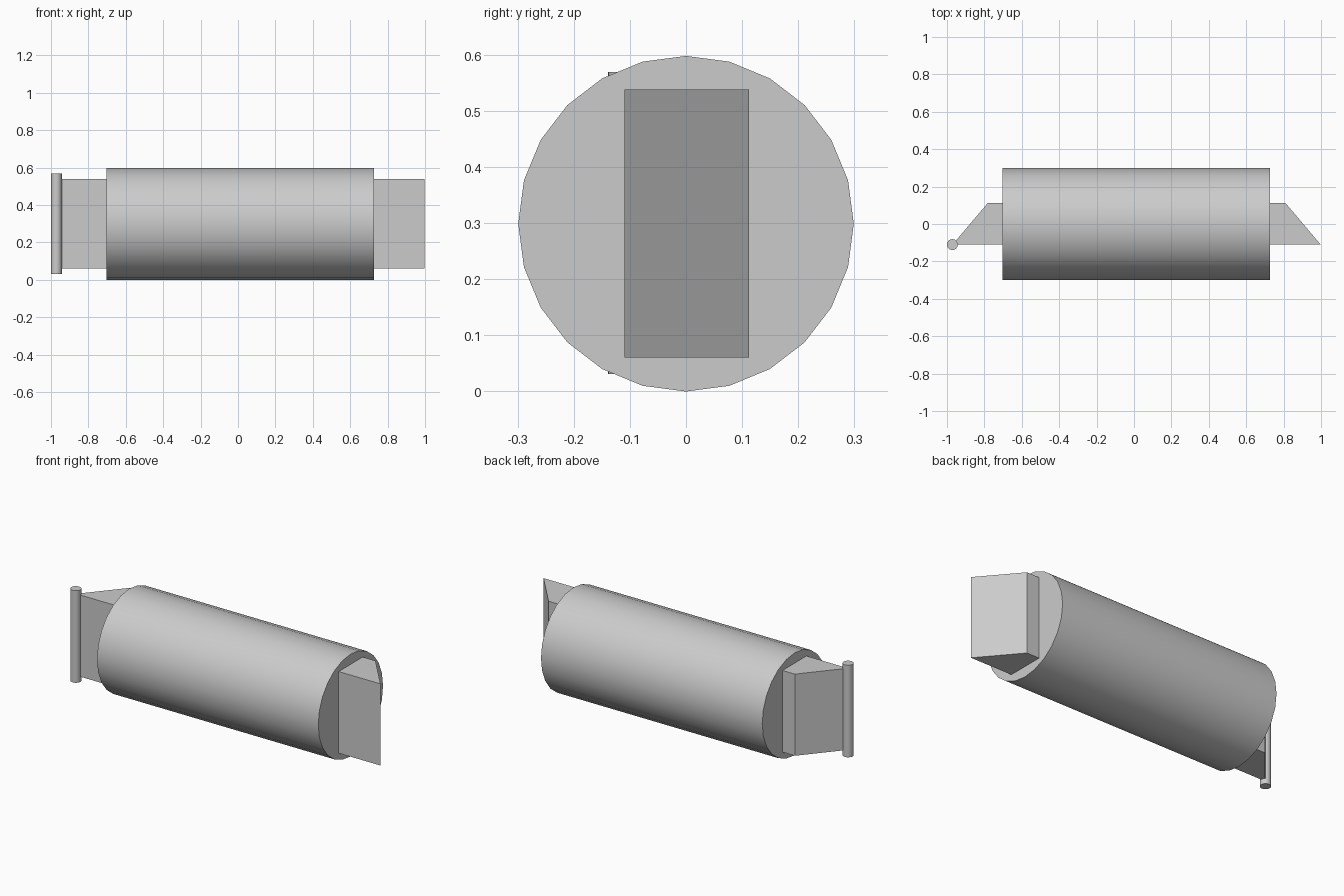
import bpy
import bmesh
import math
from mathutils import Matrix, Vector

default = bpy.data.objects.get("Cube")
if default:
    bpy.data.objects.remove(default, do_unlink=True)

# Single grey finish
grey = bpy.data.materials.new("plain_grey")
grey.use_nodes = True
colour = (0.6, 0.6, 0.6, 1)
grey.diffuse_color = colour
grey.node_tree.nodes["Principled BSDF"].inputs["Base Color"].default_value = colour


def add_object(name, bm, smooth=False):
    bmesh.ops.recalc_face_normals(bm, faces=bm.faces[:])
    mesh = bpy.data.meshes.new(name)
    bm.to_mesh(mesh)
    bm.free()
    mesh.materials.append(grey)
    obj = bpy.data.objects.new(name, mesh)
    bpy.context.collection.objects.link(obj)
    if smooth:
        bpy.ops.object.select_all(action="DESELECT")
        obj.select_set(True)
        bpy.context.view_layer.objects.active = obj
        bpy.ops.object.shade_smooth_by_angle(angle=math.radians(40))
    return obj


def cylinder(name, radius, length, centre, axis, sides=24):
    bm = bmesh.new()
    turn = Matrix.Rotation(math.pi / 2, 4, "Y") if axis == "X" else Matrix()
    bmesh.ops.create_cone(bm, cap_ends=True, segments=sides, radius1=radius,
                          radius2=radius, depth=length,
                          matrix=Matrix.Translation(centre) @ turn)
    return add_object(name, bm, smooth=True)


def prism(name, outline, bottom, top):
    bm = bmesh.new()
    face = bm.faces.new([bm.verts.new((x, y, bottom)) for x, y in outline])
    result = bmesh.ops.extrude_face_region(bm, geom=[face], use_keep_orig=True)
    verts = [g for g in result["geom"] if isinstance(g, bmesh.types.BMVert)]
    bmesh.ops.translate(bm, verts=verts, vec=Vector((0, 0, top - bottom)))
    return add_object(name, bm)


# Large drum lying along x
cylinder("drum", 0.299, 1.43, (0.013, 0, 0.299), "X")

# Bevelled block running through the drum
prism("bevelled_block",
      [(-0.97, -0.11), (0.998, -0.11), (0.81, 0.112), (-0.782, 0.112)],
      0.061, 0.538)

# Upright pin on the right-hand tip
cylinder("hinge_pin", 0.029, 0.538, (-0.971, -0.11, 0.3), "Z")
